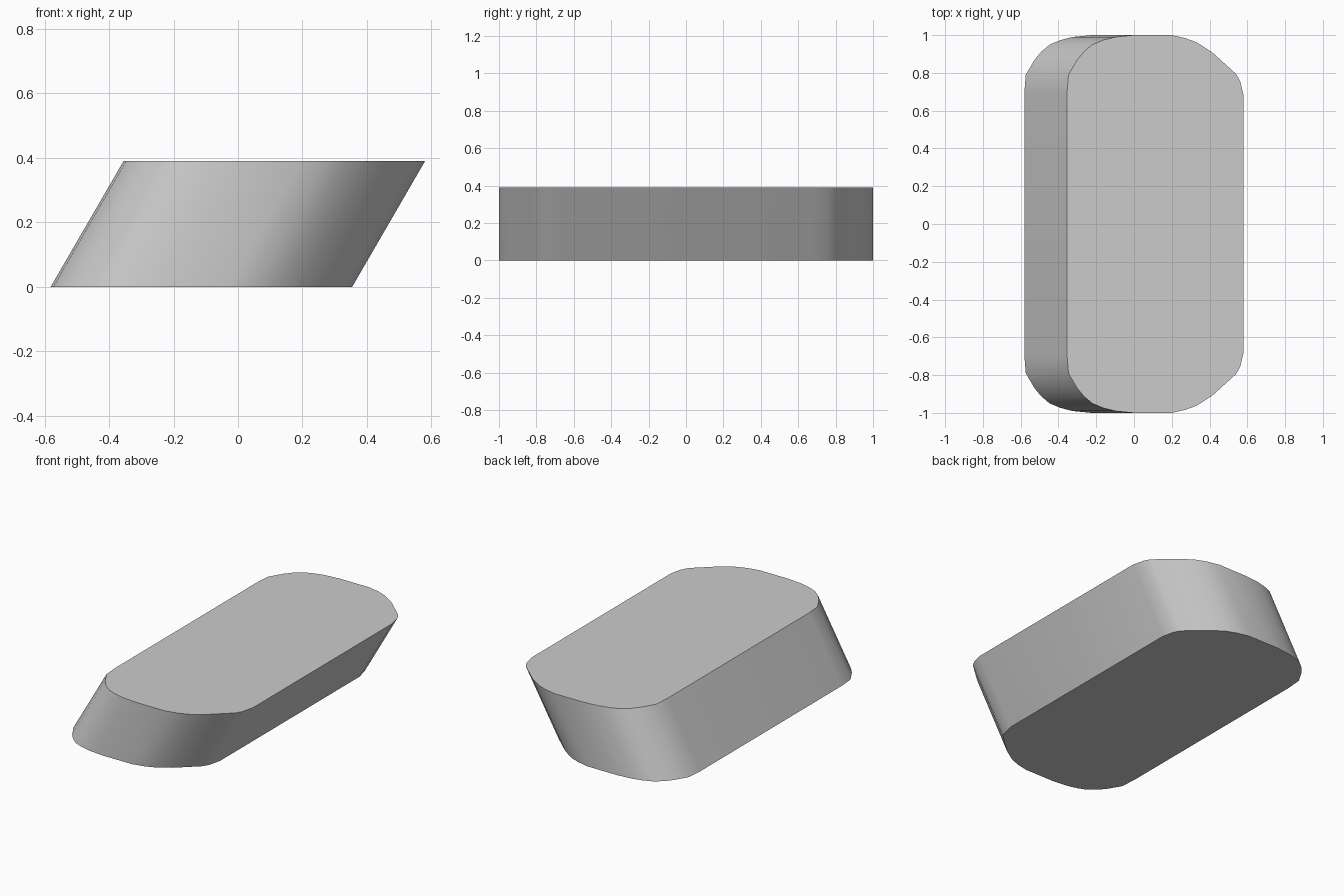
import bpy, bmesh
from mathutils import Vector

if "Cube" in bpy.data.objects:
    bpy.data.objects.remove(bpy.data.objects["Cube"])

HEIGHT = 0.39
SHIFT = -0.226  # x offset of the bottom outline relative to the top

# back half of the top outline, left to right; the front half is its mirror
half = [(-0.355, 0.69), (-0.347, 0.79), (-0.30, 0.87), (-0.265, 0.912), (-0.22, 0.95),
        (-0.165, 0.973), (-0.10, 0.99), (0.0, 1.0), (0.20, 1.0), (0.275, 0.983),
        (0.335, 0.96), (0.415, 0.908), (0.54, 0.795), (0.562, 0.757), (0.58, 0.68)]
outline = half + [(x, -y) for x, y in reversed(half)]

# slanted slab: bottom outline extruded along a leaning direction
bm = bmesh.new()
base = bm.faces.new([bm.verts.new((x + SHIFT, y, 0)) for x, y in outline])
top = bmesh.ops.extrude_face_region(bm, geom=[base], use_keep_orig=True)
bmesh.ops.translate(bm, vec=Vector((-SHIFT, 0, HEIGHT)),
                    verts=[g for g in top["geom"] if isinstance(g, bmesh.types.BMVert)])
bmesh.ops.recalc_face_normals(bm, faces=bm.faces)
mesh = bpy.data.meshes.new("slanted_slab")
bm.to_mesh(mesh)
bm.free()

slab = bpy.data.objects.new("slanted_slab", mesh)
bpy.context.collection.objects.link(slab)
bpy.context.view_layer.objects.active = slab
slab.select_set(True)
bpy.ops.object.shade_smooth_by_angle(angle=0.6)
